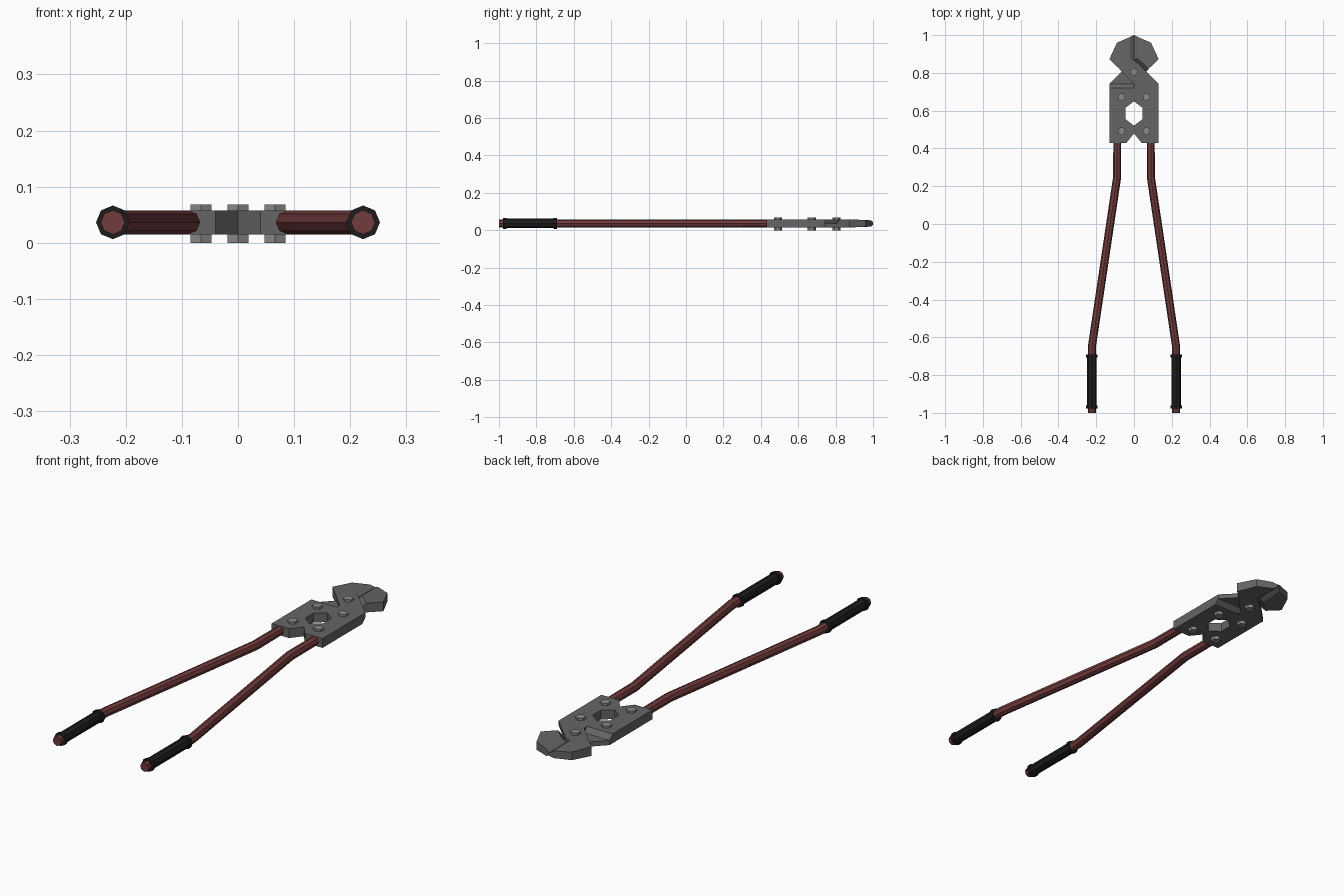
import bpy, bmesh, math
from mathutils import Vector, Matrix

if "Cube" in bpy.data.objects:
    bpy.data.objects.remove(bpy.data.objects["Cube"])

MID, LO, HI = 0.0365, 0.015, 0.058


def material(name, rgb):
    m = bpy.data.materials.new(name)
    m.diffuse_color = (*rgb, 1)
    m.use_nodes = True
    m.node_tree.nodes["Principled BSDF"].inputs["Base Color"].default_value = m.diffuse_color
    return m


STEEL = material("grey steel", (0.13, 0.13, 0.13))
BOLT = material("light steel", (0.25, 0.25, 0.25))
RED = material("dark red paint", (0.17, 0.045, 0.045))
BLACK = material("black rubber", (0.012, 0.012, 0.012))


def finish(bm, name, mat):
    bmesh.ops.recalc_face_normals(bm, faces=bm.faces)
    me = bpy.data.meshes.new(name)
    bm.to_mesh(me)
    bm.free()
    me.materials.append(mat)
    ob = bpy.data.objects.new(name, me)
    bpy.context.collection.objects.link(ob)
    return ob


def slab(bm, pts):
    """Prism over an outline of (x, y, bottom z, top z)."""
    low = [bm.verts.new((p[0], p[1], p[2])) for p in pts]
    top = [bm.verts.new((p[0], p[1], p[3])) for p in pts]
    bm.faces.new(low[::-1])
    bm.faces.new(top)
    for i in range(len(pts)):
        j = (i + 1) % len(pts)
        bm.faces.new((low[i], low[j], top[j], top[i]))


def tube(name, rings, mat, sides=8):
    """Tube along y through (x, y, radius) rings."""
    bm = bmesh.new()
    loops = []
    for x, y, r in rings:
        loops.append([bm.verts.new((x + r * math.cos(math.tau * k / sides), y,
                                    MID + r * math.sin(math.tau * k / sides)))
                      for k in range(sides)])
    for a, b in zip(loops, loops[1:]):
        for k in range(sides):
            n = (k + 1) % sides
            bm.faces.new((a[k], a[n], b[n], b[k]))
    bm.faces.new(loops[0])
    bm.faces.new(loops[-1][::-1])
    return finish(bm, name, mat)


def cutter_half(name, flip):
    bm = bmesh.new()
    # rear body with the notches around the centre opening
    body = [(.04, .43), (.13, .43), (.13, .72), (0, .72), (0, .65),
            (.045, .615), (.045, .555), (0, .52), (0, .48)]
    slab(bm, [(x, y, LO, HI) for x, y in body])
    # shoulder ramp down to the half-thickness crossing arm
    slab(bm, [(.13, .72, LO, HI), (.13, .742, MID, HI),
              (0, .742, MID, HI), (0, .72, LO, HI)])
    arm = [(.13, .742), (.065, .808), (0, .87), (-.065, .808), (0, .742)]
    slab(bm, [(x, y, MID, HI) for x, y in arm])
    # jaw, thinned towards the tip, with a ramp from the arm
    slab(bm, [(0, .87, MID, HI), (-.02, .875, LO, HI),
              (-.078, .822, LO, HI), (-.065, .808, MID, HI)])
    slab(bm, [(-.02, .875, LO, HI), (-.02, .99, .020, .053),
              (-.09, .96, .018, .055), (-.13, .873, LO, HI),
              (-.078, .822, LO, HI)])
    # bevelled cutting edge
    slab(bm, [(0, .87, .030, .043), (0, 1, .030, .043),
              (-.02, .99, .020, .053), (-.02, .875, LO, HI)])
    if flip:  # the second half is the first turned over about the long axis
        c = Vector((0, 0, MID))
        bmesh.ops.rotate(bm, verts=bm.verts, cent=c,
                         matrix=Matrix.Rotation(math.pi, 3, 'Y'))
    return finish(bm, name, STEEL)


cutter_half("upper_cutter_jaw", False)
cutter_half("lower_cutter_jaw", True)

# through bolts with hexagonal heads
for i, (x, y) in enumerate([(0, .805), (-.066, .672), (.066, .672),
                            (-.066, .492), (.066, .492)]):
    bm = bmesh.new()
    bmesh.ops.create_cone(bm, cap_ends=True, segments=6, radius1=.022,
                          radius2=.022, depth=.068,
                          matrix=Matrix.Translation((x, y, .034)))
    if max(v.co.x for v in bm.verts) - x > .021:
        bmesh.ops.rotate(bm, verts=bm.verts, cent=(x, y, 0),
                         matrix=Matrix.Rotation(math.pi / 6, 3, 'Z'))
    finish(bm, f"bolt_{i + 1}", BOLT)

# handles and ribbed-end grips
for s, side in ((-1, "left"), (1, "right")):
    tube(f"{side}_handle", [(s * .223, -1, .0215), (s * .223, -.65, .0215),
                            (s * .089, .25, .0215), (s * .089, .45, .0205)], RED)
    g = s * .223
    tube(f"{side}_grip", [(g, -.978, .030), (g, -.96, .030), (g, -.96, .0255),
                          (g, -.708, .0255), (g, -.708, .030), (g, -.69, .030)], BLACK)
